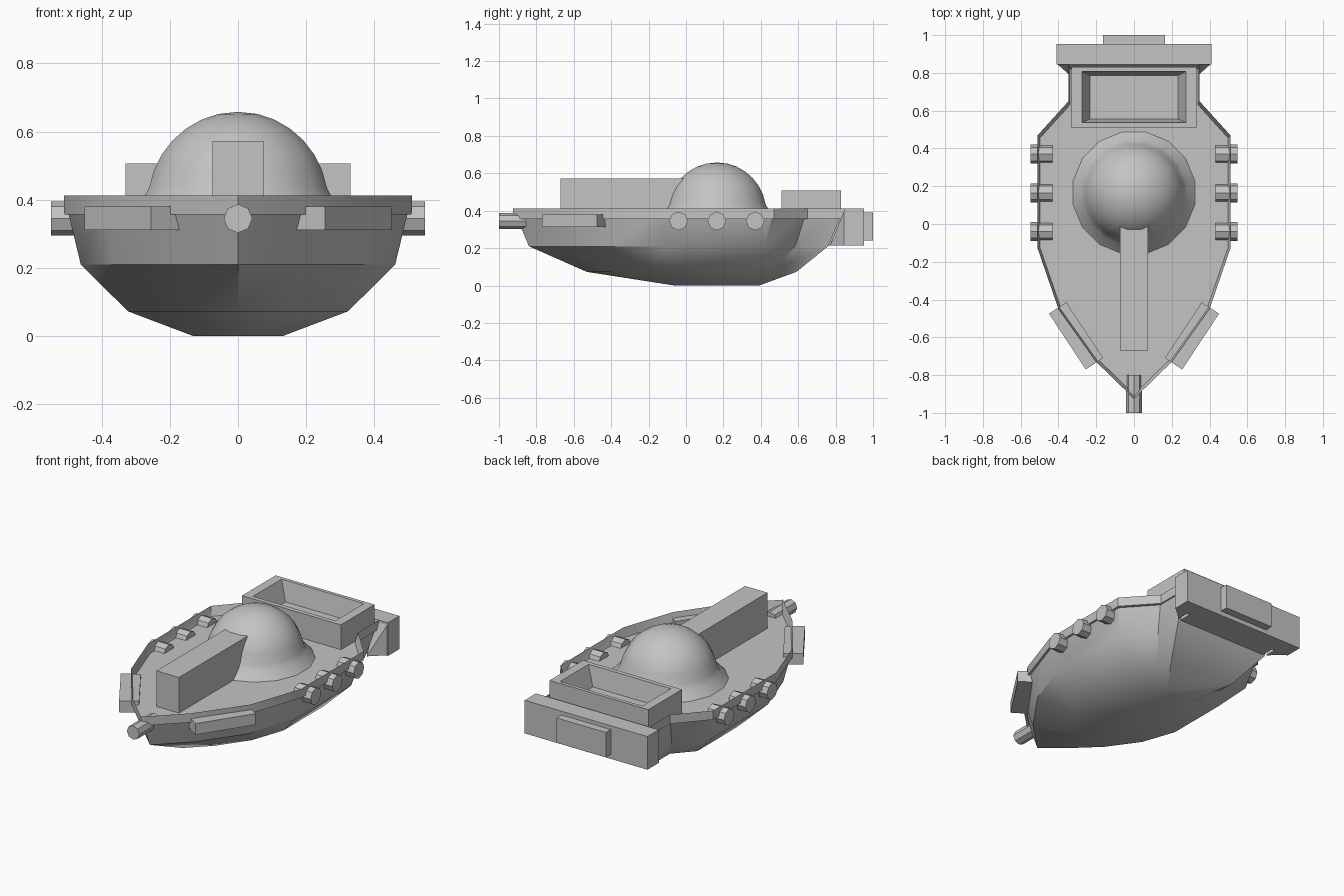
import bpy, bmesh, math
from mathutils import Matrix, Vector

if "Cube" in bpy.data.objects:
    bpy.data.objects.remove(bpy.data.objects["Cube"], do_unlink=True)

GREY = (0.55, 0.55, 0.55, 1)
grey = bpy.data.materials.new("plain_grey")
grey.use_nodes = True
grey.diffuse_color = GREY
grey.node_tree.nodes["Principled BSDF"].inputs["Base Color"].default_value = GREY


def finish(name, bm, smooth=None):
    bmesh.ops.recalc_face_normals(bm, faces=bm.faces)
    mesh = bpy.data.meshes.new(name)
    bm.to_mesh(mesh)
    bm.free()
    mesh.materials.append(grey)
    obj = bpy.data.objects.new(name, mesh)
    bpy.context.collection.objects.link(obj)
    if smooth:
        bpy.ops.object.select_all(action='DESELECT')
        obj.select_set(True)
        bpy.context.view_layer.objects.active = obj
        bpy.ops.object.shade_smooth_by_angle(angle=math.radians(smooth))
    return obj


def box(name, low, high, turn=0):
    low, high = Vector(low), Vector(high)
    bm = bmesh.new()
    bmesh.ops.create_cube(bm, size=1, matrix=Matrix.Translation((low + high) / 2)
                          @ Matrix.Rotation(turn, 4, 'Z') @ Matrix.Diagonal((*(high - low), 1)))
    return finish(name, bm)


def rod(name, centre, radius, length, axis):
    bm = bmesh.new()
    bmesh.ops.create_cone(bm, cap_ends=True, segments=8, radius1=radius, radius2=radius, depth=length,
                          matrix=Matrix.Translation(centre) @ Matrix.Rotation(math.pi / 2, 4, axis))
    return finish(name, bm)


def bridge(bm, a, b):
    for i in range(len(a)):
        j = (i + 1) % len(a)
        bm.faces.new((a[i], a[j], b[j], b[i]))


# Hull: one plan outline, shrunk and shifted at each level
half = [(0.2, -0.73), (0.4, -0.45), (0.51, -0.13), (0.51, 0.47), (0.347, 0.65), (0.347, 0.845)]
outline = [(0, -0.925)] + half + [(-x, y) for x, y in reversed(half)]
levels = [(0, 0.255, 0.165), (0.073, 0.633, 0.03), (0.21, 0.904, -0.04), (0.412, 1, -0.04)]
bm = bmesh.new()
rings = [[bm.verts.new((x * s, c + s * (y + 0.04), z)) for x, y in outline] for z, s, c in levels]
for a, b in zip(rings, rings[1:]):
    bridge(bm, a, b)
bm.faces.new(rings[0][::-1])
deck = bm.faces.new(rings[-1])
# Thin rim and sunken deck
bmesh.ops.inset_region(bm, faces=[deck], thickness=0.02, use_even_offset=True)
bmesh.ops.inset_region(bm, faces=[deck], thickness=0.0005, use_even_offset=True)
bmesh.ops.translate(bm, verts=deck.verts, vec=(0, 0, -0.055))
finish("hull", bm, 32)

# Domed turret with a flared skirt, turned from a profile
SIDES, R, CZ = 16, 0.27, 0.388
profile = [(0.33, 0.355), (0.282, 0.405)]
profile += [(R * math.cos(t), CZ + R * math.sin(t)) for t in (math.radians(10 + 11.25 * k) for k in range(7))]
bm = bmesh.new()
rings = [[bm.verts.new((r * math.cos(a), 0.165 + r * math.sin(a), z))
          for a in (math.tau * (i + 0.5) / SIDES for i in range(SIDES))] for r, z in profile]
for a, b in zip(rings, rings[1:]):
    bridge(bm, a, b)
bm.faces.new(rings[0][::-1])
tip = bm.verts.new((0, 0.165, CZ + R))
for i in range(SIDES):
    bm.faces.new((rings[-1][i], rings[-1][(i + 1) % SIDES], tip))
finish("turret_dome", bm, 30)
box("turret_barrel", (-0.075, -0.67, 0.35), (0.075, 0.1, 0.572))

# Open cargo tray with sloping inner walls
bm = bmesh.new()
rings = []
for x, y0, y1, z in [(0.33, 0.51, 0.83, 0.35), (0.33, 0.51, 0.83, 0.507),
                     (0.275, 0.537, 0.808, 0.507), (0.232, 0.557, 0.785, 0.39)]:
    rings.append([bm.verts.new(p) for p in ((-x, y0, z), (x, y0, z), (x, y1, z), (-x, y1, z))])
for a, b in zip(rings, rings[1:]):
    bridge(bm, a, b)
bm.faces.new(rings[0][::-1])
bm.faces.new(rings[-1])
finish("cargo_tray", bm)

# Stern block and its back plate
box("stern_block", (-0.41, 0.845, 0.213), (0.41, 0.953, 0.413))
box("stern_plate", (-0.165, 0.94, 0.24), (0.165, 1, 0.39))
box("stern_filler", (-0.3, 0.74, 0.215), (0.3, 0.86, 0.35))

# Bow gun
rod("bow_gun", (0, -0.9, 0.345), 0.042, 0.2, 'X')

# Parts on both flanks
for side, s in (("left", 1), ("right", -1)):
    for n, y in enumerate((-0.04, 0.165, 0.37)):
        rod(f"{side}_port_{n + 1}", (s * 0.49, y, 0.345), 0.05, 0.116, 'Y')
    # Angled bow plate
    cx, cy = s * 0.307, -0.592
    box(f"{side}_bow_plate", (cx - 0.055, cy - 0.177, 0.312), (cx + 0.055, cy + 0.177, 0.38),
        turn=-s * math.atan2(0.195, 0.295))
    # Bracket joining the stern block to the hull
    bm = bmesh.new()
    for x, y, z in [(0.41, 0.85, 0.41), (0.32, 0.85, 0.41), (0.41, 0.85, 0.215),
                    (0.32, 0.77, 0.215), (0.32, 0.85, 0.215)]:
        bm.verts.new((s * x, y, z))
    bmesh.ops.convex_hull(bm, input=bm.verts)
    finish(f"{side}_stern_bracket", bm)
